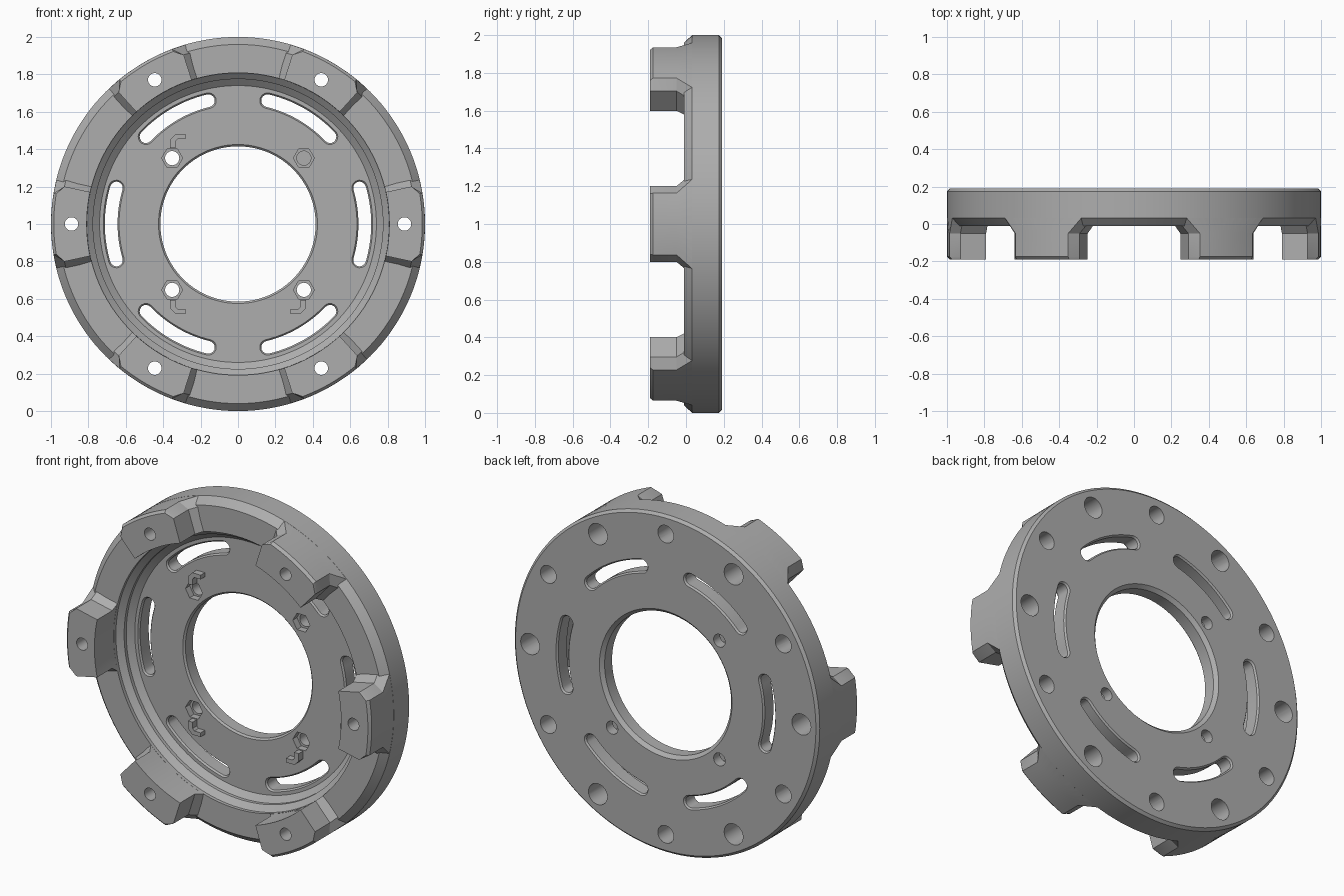
import bpy, bmesh, math
from math import cos, sin, radians, pi

if "Cube" in bpy.data.objects:
    bpy.data.objects.remove(bpy.data.objects["Cube"])

grey = bpy.data.materials.new("plain grey")
grey.diffuse_color = (0.42, 0.42, 0.42, 1)
grey.use_nodes = True
grey.node_tree.nodes["Principled BSDF"].inputs["Base Color"].default_value = grey.diffuse_color


def polar(r, deg):
    return (r * cos(radians(deg)), r * sin(radians(deg)))


def loft(bm, sections):
    """Closed solid through sections of (depth, outline); outlines lie in the x-z plane."""
    rings = [[bm.verts.new((x, y, 1 + z)) for x, z in pts] for y, pts in sections]
    n = len(rings[0])
    for a, b in zip(rings, rings[1:]):
        for i in range(n):
            bm.faces.new((a[i], a[(i + 1) % n], b[(i + 1) % n], b[i]))
    bm.faces.new(rings[0])
    bm.faces.new(rings[-1])


def finish(bm, name):
    bmesh.ops.recalc_face_normals(bm, faces=bm.faces)
    me = bpy.data.meshes.new(name)
    bm.to_mesh(me)
    bm.free()
    ob = bpy.data.objects.new(name, me)
    bpy.context.collection.objects.link(ob)
    me.materials.append(grey)
    return ob


def combine(target, tool, op):
    mod = target.modifiers.new(op.lower(), 'BOOLEAN')
    mod.operation, mod.solver, mod.object = op, 'EXACT', tool
    bpy.context.view_layer.objects.active = target
    bpy.ops.object.modifier_apply(modifier=mod.name)
    bpy.data.objects.remove(tool)


def circle(cx, cz, r, n=24, turn=0):
    return [(cx + r * cos(turn + 2 * pi * i / n), cz + r * sin(turn + 2 * pi * i / n)) for i in range(n)]


# Ring body: turned cross-section (radius, depth)
profile = [(0.425, 0.09), (0.74, 0.09), (0.775, 0.06), (0.775, 0.04), (0.808, 0.01),
           (0.808, -0.01), (0.96, -0.01), (1.0, 0.032), (1.0, 0.175), (0.985, 0.19),
           (0.435, 0.19), (0.415, 0.17), (0.415, 0.10)]
SEG = 144
bm = bmesh.new()
rings = [[bm.verts.new((r * cos(2 * pi * i / SEG), y, 1 + r * sin(2 * pi * i / SEG)))
          for i in range(SEG)] for r, y in profile]
for a, b in zip(rings, rings[1:] + rings[:1]):
    for i in range(SEG):
        j = (i + 1) % SEG
        bm.faces.new((a[i], a[j], b[j], b[i]))
body = finish(bm, "slotted_ring_body")


# Teeth: six castellations with clipped outer corners and flared feet
def tooth_outline(mid, half, outer=0.9995):
    steps = [i / 5 - 1 for i in range(11)]
    inner = [polar(0.809, mid + half * t) for t in steps]
    arc = [polar(outer, mid + (half - 2.8) * t) for t in reversed(steps)]
    return inner + [polar(0.95, mid + half)] + arc + [polar(0.95, mid - half)]


bm = bmesh.new()
for k in range(6):
    m = 60 * k
    loft(bm, [(-0.19, tooth_outline(m, 12.2, 0.985)), (-0.175, tooth_outline(m, 12.2)),
              (-0.05, tooth_outline(m, 12.2)), (0.035, tooth_outline(m, 16.6)),
              (0.06, tooth_outline(m, 16.6))])
combine(body, finish(bm, "teeth"), 'UNION')


# Curved slots through the plate
def slot_outline(mid, w, r=0.678, half=16.5, n=14):
    pts = [polar(r + w, mid - half + 2 * half * i / n) for i in range(n + 1)]
    for end, start in ((half, 0), (-half, 180)):
        cx, cz = polar(r, mid + end)
        pts += [(cx + w * cos(radians(mid + end + start + t)), cz + w * sin(radians(mid + end + start + t)))
                for t in range(20, 180, 20)]
        if start == 0:
            pts += [polar(r - w, mid + half - 2 * half * i / n) for i in range(n + 1)]
    return pts


bm = bmesh.new()
for k in range(6):
    w, v = slot_outline(60 * k, 0.042), slot_outline(60 * k, 0.034)
    loft(bm, [(0.07, w), (0.09, w), (0.10, v), (0.18, v), (0.19, w), (0.21, w)])
combine(body, finish(bm, "slot_cutter"), 'DIFFERENCE')

# Rim holes: stepped through the teeth, blind between them
bm = bmesh.new()
for k in range(12):
    c = polar(0.89, 30 * k)
    if k % 2 == 0:
        wide, thin = circle(*c, 0.062), circle(*c, 0.036)
        loft(bm, [(-0.25, thin), (-0.05, thin), (-0.05, wide), (0.25, wide)])
    else:
        loft(bm, [(0.05, circle(*c, 0.052)), (0.25, circle(*c, 0.052))])
combine(body, finish(bm, "rim_hole_cutter"), 'DIFFERENCE')

# Inner bolt holes with hexagonal nut pockets
bm = bmesh.new()
for sx in (-1, 1):
    for sz in (-1, 1):
        c = (0.352 * sx, 0.352 * sz)
        hexa = [p for p in circle(*c, 0.056, 6)]
        loft(bm, [(0.07, hexa), (0.13, hexa)])
combine(body, finish(bm, "nut_pocket_cutter"), 'DIFFERENCE')
bm = bmesh.new()
for sx in (-1, 1):
    for sz in (-1, 1):
        loft(bm, [(y, circle(0.352 * sx, 0.352 * sz, 0.038)) for y in (0.06, 0.25)])
combine(body, finish(bm, "bolt_hole_cutter"), 'DIFFERENCE')

# Small bent tabs beside three of the pockets
bend = [(0.363, 0.406), (0.363, 0.452), (0.335, 0.48), (0.28, 0.48), (0.28, 0.455),
        (0.322, 0.455), (0.333, 0.443), (0.333, 0.406)]
for name, sx, sz in (("upper_left", -1, 1), ("lower_left", -1, -1), ("lower_right", 1, -1)):
    bm = bmesh.new()
    loft(bm, [(y, [(x * sx, z * sz) for x, z in bend]) for y in (0.05, 0.10)])
    finish(bm, "bent_tab_" + name)

bpy.ops.object.select_all(action='DESELECT')
body.select_set(True)
bpy.context.view_layer.objects.active = body
bpy.ops.object.shade_smooth_by_angle(angle=radians(25))
